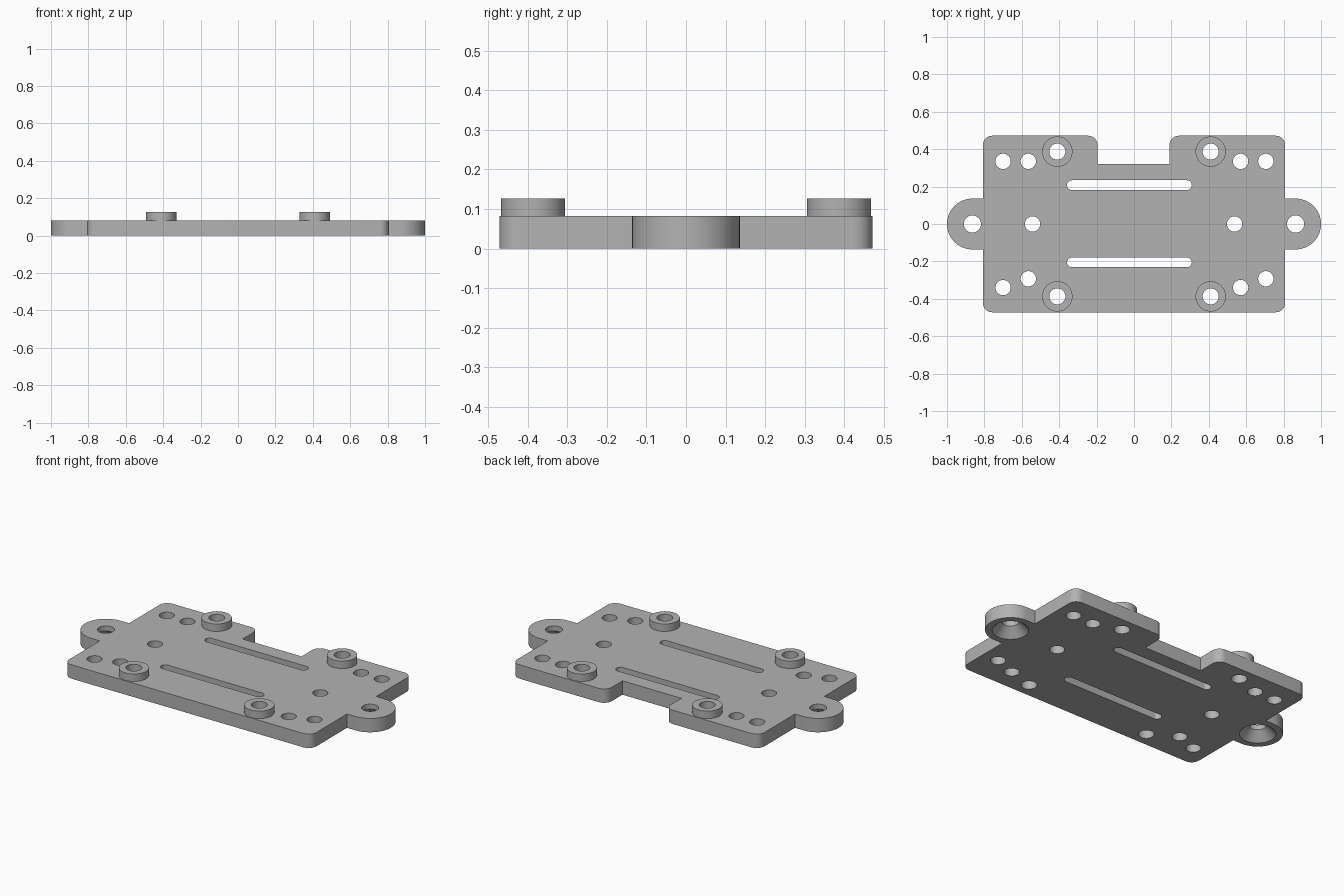
import bpy, bmesh, math

if "Cube" in bpy.data.objects:
    bpy.data.objects.remove(bpy.data.objects["Cube"])

H = 0.082          # plate thickness
TOP = 0.126        # top of the bosses

grey = bpy.data.materials.new("grey")
grey.diffuse_color = (0.45, 0.45, 0.45, 1)
grey.use_nodes = True
grey.node_tree.nodes["Principled BSDF"].inputs["Base Color"].default_value = grey.diffuse_color


def arc(cx, cy, r, a0, a1, n=8):
    """Points along an arc, angles in degrees."""
    pts = []
    for i in range(n + 1):
        a = math.radians(a0 + (a1 - a0) * i / n)
        pts.append((cx + r * math.cos(a), cy + r * math.sin(a)))
    return pts


def prism(bm, pts, z0, z1):
    """Closed solid from a counter-clockwise outline."""
    low = [bm.verts.new((x, y, z0)) for x, y in pts]
    high = [bm.verts.new((x, y, z1)) for x, y in pts]
    bm.faces.new(low[::-1])
    bm.faces.new(high)
    n = len(pts)
    for i in range(n):
        j = (i + 1) % n
        bm.faces.new((low[i], low[j], high[j], high[i]))


def lathe(bm, x, y, profile, n=40, closed=False):
    """Turn (radius, z) pairs round a vertical axis; capped, or closed into a ring."""
    rings = []
    for r, z in profile:
        rings.append([bm.verts.new((x + r * math.cos(2 * math.pi * i / n),
                                    y + r * math.sin(2 * math.pi * i / n), z))
                      for i in range(n)])
    pairs = list(zip(rings, rings[1:]))
    if closed:
        pairs.append((rings[-1], rings[0]))
    else:
        bm.faces.new(rings[0][::-1])
        bm.faces.new(rings[-1])
    for a, b in pairs:
        for i in range(n):
            j = (i + 1) % n
            bm.faces.new((a[i], a[j], b[j], b[i]))


def finish(bm, name):
    bmesh.ops.recalc_face_normals(bm, faces=bm.faces)
    me = bpy.data.meshes.new(name)
    bm.to_mesh(me)
    bm.free()
    ob = bpy.data.objects.new(name, me)
    bpy.context.collection.objects.link(ob)
    me.materials.append(grey)
    return ob


def select(ob):
    bpy.ops.object.select_all(action='DESELECT')
    ob.select_set(True)
    bpy.context.view_layer.objects.active = ob


# Plate outline: rounded corners, rounded side ears, notch in the back edge
X, Y, R = 0.808, 0.472, 0.05
EX, ER = 0.864, 0.136
outline = arc(-X + R, -Y + R, R, 180, 270) + arc(X - R, -Y + R, R, 270, 360)
outline += [(X, -ER)] + arc(EX, 0, ER, -90, 90, 32) + [(X, ER)]
outline += arc(X - R, Y - R, R, 0, 90) + arc(0.19 + R, Y - R, R, 90, 180)
outline += [(0.19, 0.322), (-0.195, 0.322)]
outline += arc(-0.195 - R, Y - R, R, 0, 90) + arc(-X + R, Y - R, R, 90, 180)
outline += [(-X, ER)] + arc(-EX, 0, ER, 90, 270, 32) + [(-X, -ER)]
bm = bmesh.new()
prism(bm, outline, 0, H)
plate = finish(bm, "mounting_plate")

# Cutter for every opening
bm = bmesh.new()
holes = [(-0.70, 0.335), (-0.565, 0.335), (0.57, 0.335), (0.705, 0.335),
         (-0.70, -0.34), (-0.565, -0.293), (0.57, -0.34), (0.705, -0.293),
         (-0.543, 0), (0.538, 0)]
for x, y in holes:
    lathe(bm, x, y, [(0.041, -0.05), (0.041, 0.2)])
bosses = [(sx * 0.41, sy * 0.387) for sx in (-1, 1) for sy in (-1, 1)]
for x, y in bosses:
    lathe(bm, x, y, [(0.043, -0.05), (0.043, 0.2)])
# Ear holes, countersunk from below
for x in (-EX, EX):
    lathe(bm, x, 0, [(0.098, -0.02), (0.098, 0), (0.046, 0.052), (0.046, 0.2)])
# Long slots with round ends
for y in (0.208, -0.205):
    prism(bm, arc(0.283, y, 0.026, -90, 90, 12) + arc(-0.332, y, 0.026, 90, 270, 12),
          -0.05, 0.2)
cutter = finish(bm, "hole_cutter")
cutter.hide_render = True

mod = plate.modifiers.new("holes", 'BOOLEAN')
mod.operation = 'DIFFERENCE'
mod.solver = 'EXACT'
mod.object = cutter
select(plate)
bpy.ops.object.modifier_apply(modifier=mod.name)
bpy.data.objects.remove(cutter)
bpy.ops.object.shade_smooth_by_angle(angle=math.radians(30))

# Raised ring bosses
for i, (x, y) in enumerate(bosses):
    bm = bmesh.new()
    lathe(bm, x, y, [(0.081, H), (0.081, TOP), (0.043, TOP), (0.043, H)], closed=True)
    select(finish(bm, f"boss_{i + 1}"))
    bpy.ops.object.shade_smooth_by_angle(angle=math.radians(30))
